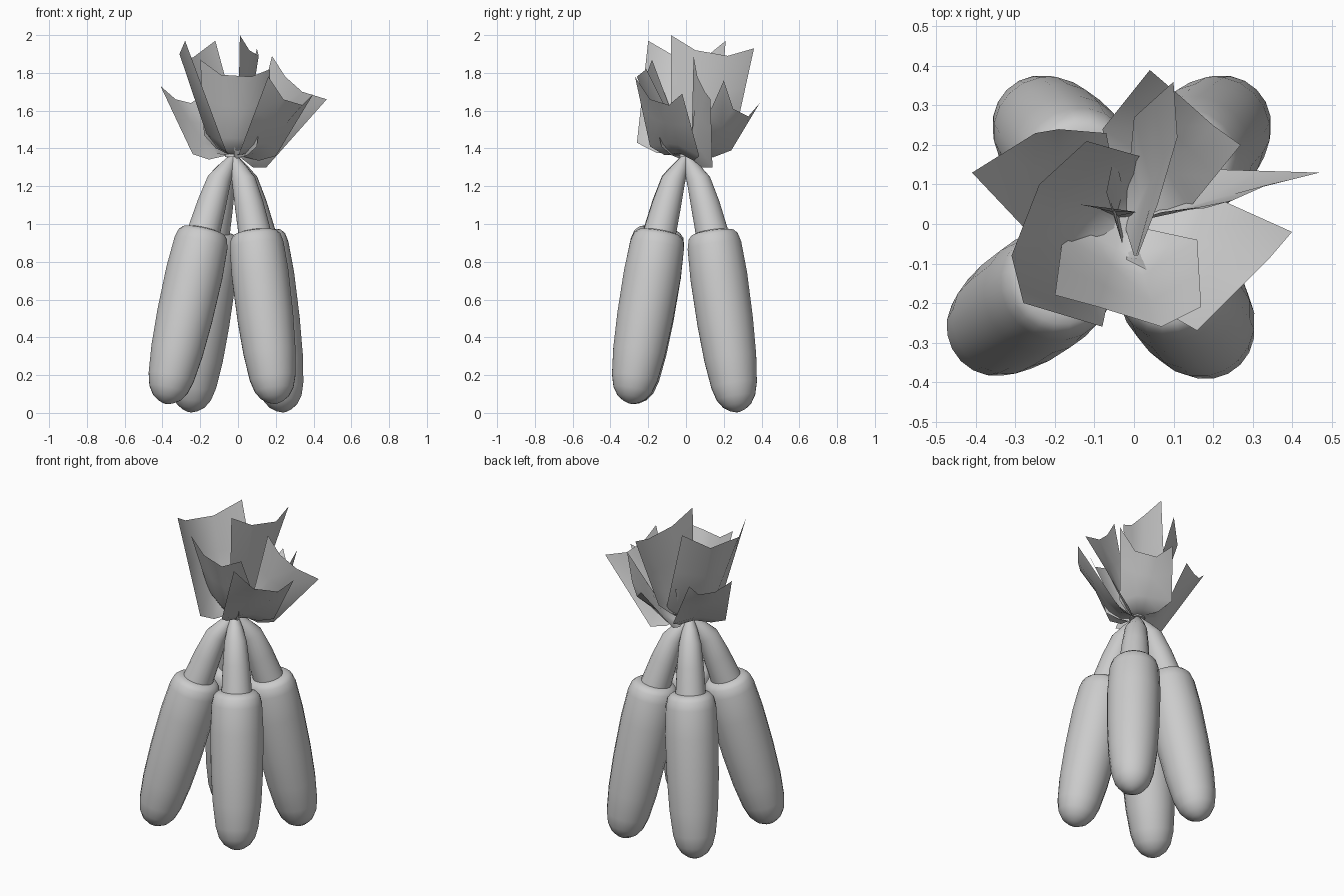
import bpy
import bmesh
from math import sin, cos, tau
from mathutils import Vector

cube = bpy.data.objects.get("Cube")
if cube:
    bpy.data.objects.remove(cube, do_unlink=True)

grey = bpy.data.materials.new("plain_grey")
grey.use_nodes = True
grey.diffuse_color = (0.6, 0.6, 0.6, 1)
grey.node_tree.nodes["Principled BSDF"].inputs["Base Color"].default_value = grey.diffuse_color

APEX = Vector((-0.025, 0, 1.36))
SIDES = 20


def finish(name, bm, angle):
    """Turn a bmesh into a smooth shaded object."""
    bmesh.ops.recalc_face_normals(bm, faces=bm.faces)
    mesh = bpy.data.meshes.new(name)
    bm.to_mesh(mesh)
    bm.free()
    mesh.materials.append(grey)
    obj = bpy.data.objects.new(name, mesh)
    bpy.context.collection.objects.link(obj)
    bpy.ops.object.select_all(action="DESELECT")
    obj.select_set(True)
    bpy.context.view_layer.objects.active = obj
    bpy.ops.object.shade_smooth_by_angle(angle=angle)


def loft(bm, rows, closed=False):
    """Bridge successive rows of points with quads."""
    grid = [[bm.verts.new(p) for p in row] for row in rows]
    for a, b in zip(grid, grid[1:]):
        n = len(a)
        for i in range(n if closed else n - 1):
            j = (i + 1) % n
            bm.faces.new((a[i], a[j], b[j], b[i]))
    return grid


def tube(name, stations):
    """Sweep round sections along (centre, radius) stations and cap both ends."""
    axis = (stations[-1][0] - stations[0][0]).normalized()
    u = axis.orthogonal().normalized()
    v = axis.cross(u)
    ring = [u * cos(tau * i / SIDES) + v * sin(tau * i / SIDES) for i in range(SIDES)]
    bm = bmesh.new()
    grid = loft(bm, [[centre + d * radius for d in ring] for centre, radius in stations], True)
    bm.faces.new(grid[0])
    bm.faces.new(grid[-1])
    finish(name, bm, 1.0)


# Pods: fat rounded bodies hanging from slim tapering necks
BODY = [(0, 0.085), (0.008, 0.114), (0.03, 0.133), (0.08, 0.145), (0.25, 0.153),
        (0.5, 0.15), (0.7, 0.14), (0.85, 0.123), (0.92, 0.104), (0.965, 0.075),
        (0.99, 0.04), (1, 0.012)]


def pod(side, shoulder, tip):
    top, end = Vector(shoulder), Vector(tip)
    tube(side + "_pod_body", [(top.lerp(end, t), r) for t, r in BODY])
    bend = APEX.lerp(top, 0.48)
    bend.z += 0.06
    tube(side + "_pod_neck", [(APEX, 0.018), (APEX.lerp(bend, 0.5), 0.044), (bend, 0.064),
                              (bend.lerp(top, 0.5), 0.078), (top.lerp(end, 0.05), 0.09)])


pod("front_right", (-0.18, -0.14, 0.97), (-0.385, -0.285, 0.05))
pod("front_left", (0.09, -0.14, 0.96), (0.2, -0.295, 0.05))
pod("back_right", (-0.13, 0.14, 0.96), (-0.255, 0.275, 0.005))
pod("back_left", (0.115, 0.14, 0.96), (0.245, 0.275, 0.005))


# Leaves: curved sheets with a jagged rim, wide shoulders and a pinched, sagging base
def leaf(name, rim, shoulders):
    """Rim and shoulder points are in hundredths."""
    top = [Vector(p) / 100 for p in rim]
    low = []
    for p in top[1:-1]:
        q = APEX.lerp(p, 0.5)
        q.z = APEX.z + 0.22 * (p.z - APEX.z)
        low.append(q)
    low = [Vector(shoulders[0]) / 100] + low + [Vector(shoulders[1]) / 100]
    middle = [a.lerp(b, 0.5) for a, b in zip(low, top)]
    base, sag = [], []
    for p in low:
        q = APEX.lerp(p, 0.12)
        q.z = APEX.z + 0.005
        base.append(q)
        r = APEX.lerp(p, 0.6)
        r.z -= 0.025
        sag.append(r)
    bm = bmesh.new()
    loft(bm, [base, sag, low, middle, top])
    finish(name, bm, 1.2)


leaf("right_tall_leaf", [(-28, -20, 197), (-31, -8, 190), (-24, 10, 188), (-12, 21, 197)],
     [(-8, -26, 143), (2, 17, 145)])
leaf("centre_tall_leaf", [(1, -8, 200), (6, 5, 192), (11, 22, 189), (10, 36, 193)],
     [(0, -8, 150), (0, 27, 152)])
leaf("front_leaf", [(-20, -18, 187), (-9, -21, 179), (7, -26, 178), (17, -21, 182)],
     [(-18, -3, 147), (16, -4, 148)])
leaf("front_left_leaf", [(16, -27, 178), (24, -19, 166), (34, -9, 163), (40, -2, 169)],
     [(2, -19, 141), (20, 7, 136)])
leaf("left_leaf", [(18, 4, 189), (25, 6, 178), (34, 10, 170), (47, 13, 166)],
     [(7, 3, 145), (15, 14, 130)])
leaf("back_leaf", [(4, 39, 164), (11, 33, 157), (20, 25, 161), (27, 20, 176)],
     [(-8, 24, 139), (14, 4, 140)])
leaf("back_right_leaf", [(-41, 13, 173), (-33, 18, 166), (-25, 23, 164), (-19, 24, 168)],
     [(-24, -5, 137), (-7, 23, 141)])
leaf("small_front_leaf", [(-2, -9, 145), (4, -12, 145), (11, -15, 150)],
     [(-2, -8, 140), (10, -13, 141)])
leaf("small_inner_leaf", [(-5, 18, 160), (-7, 8, 156), (-3, -5, 160)],
     [(-3, 10, 142), (-3, -5, 142)])
leaf("small_side_leaf", [(-14, 5, 151), (-6, 4, 147), (1, 3, 150)],
     [(-9, 4, 141), (0, 3, 141)])

# Knot that gathers the leaves on the necks
tube("knot", [(APEX - Vector((0, 0, 0.006)), 0.045), (APEX + Vector((0, 0, 0.01)), 0.04)])
